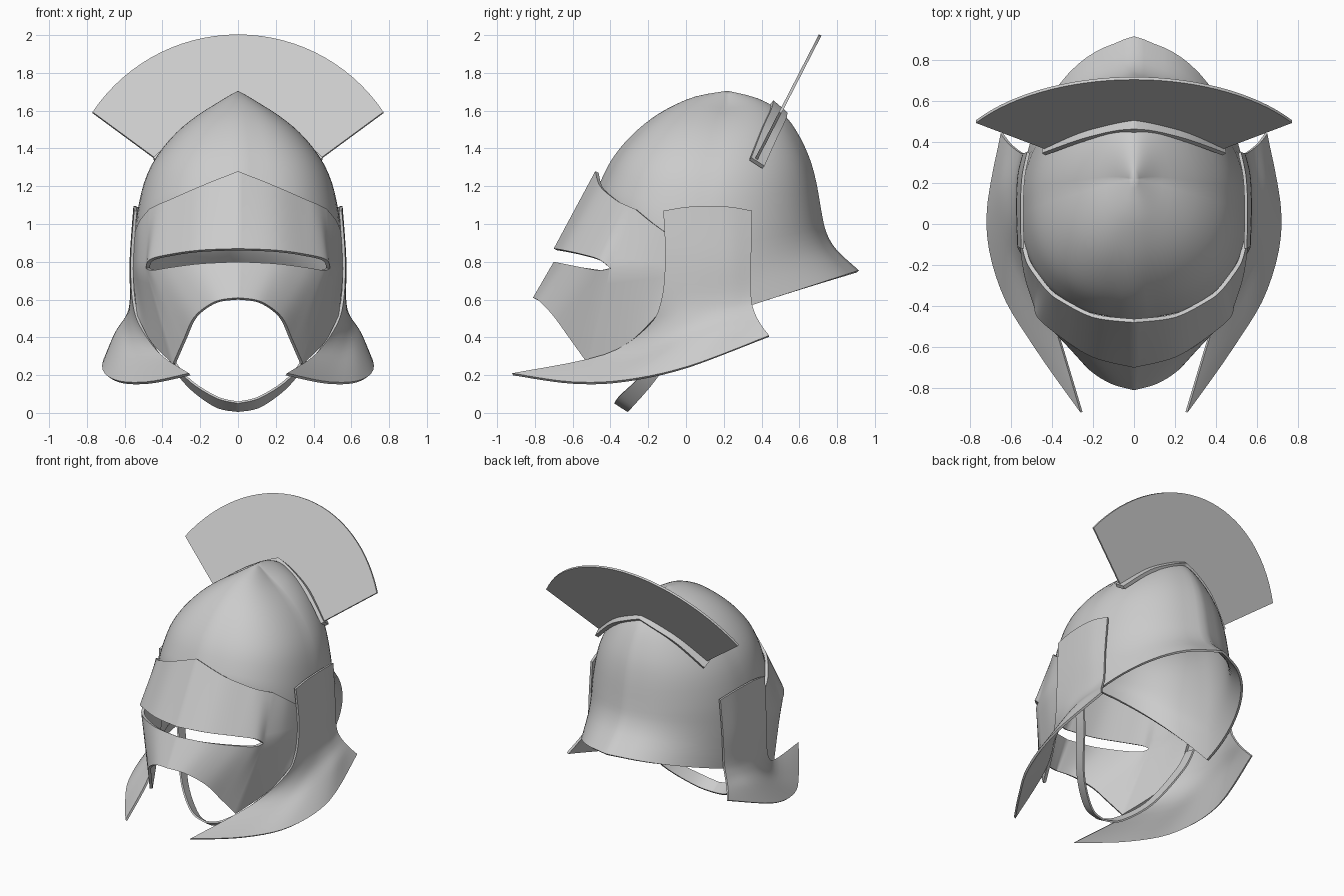
import bpy, bmesh, math
from mathutils import Vector

if "Cube" in bpy.data.objects:
    bpy.data.objects.remove(bpy.data.objects["Cube"], do_unlink=True)

steel = bpy.data.materials.new("grey_steel")
steel.use_nodes = True
GREY = (0.6, 0.6, 0.6, 1)
steel.diffuse_color = GREY
steel.node_tree.nodes["Principled BSDF"].inputs["Base Color"].default_value = GREY


def spline(points, n):
    """Smooth curve through the points, n steps per span."""
    p = [Vector(q) for q in points]
    p = [p[0]] + p + [p[-1]]
    out = []
    for a, b, c, d in zip(p, p[1:], p[2:], p[3:]):
        for k in range(n):
            t = k / n
            out.append((b * 2 + (c - a) * t + (a * 2 - b * 5 + c * 4 - d) * t ** 2
                        + (b * 3 - a - c * 3 + d) * t ** 3) * 0.5)
    return out + [p[-1]]


def ruled(top, bottom, n):
    """Rows running straight from one curve to another."""
    return [[a.lerp(b, k / n) for a, b in zip(top, bottom)] for k in range(n + 1)]


def loft(control_rows, nu, nv):
    """Smooth sheet through rows of control points."""
    rows = [spline(r, nu) for r in control_rows]
    columns = [spline(c, nv) for c in zip(*rows)]
    return list(zip(*columns))


def plate(name, patches, thickness, offset=-1):
    """Mirrored sheet-metal part made of one or more grids."""
    bm = bmesh.new()
    for rows in patches:
        grid = [[bm.verts.new(p) for p in row] for row in rows]
        for r, s in zip(grid, grid[1:]):
            for i in range(len(r) - 1):
                bm.faces.new((r[i], r[i + 1], s[i + 1], s[i]))
    bmesh.ops.remove_doubles(bm, verts=bm.verts, dist=0.0005)
    bmesh.ops.recalc_face_normals(bm, faces=bm.faces)
    middle = Vector((0, 0.1, 0.7))
    bm.normal_update()
    if sum(f.normal.dot(f.calc_center_median() - middle) * f.calc_area() for f in bm.faces) < 0:
        bmesh.ops.reverse_faces(bm, faces=bm.faces)
    mesh = bpy.data.meshes.new(name)
    bm.to_mesh(mesh)
    bm.free()
    mesh.materials.append(steel)
    ob = bpy.data.objects.new(name, mesh)
    bpy.context.collection.objects.link(ob)
    mirror = ob.modifiers.new("mirror", 'MIRROR')
    mirror.merge_threshold = 0.001
    solid = ob.modifiers.new("thickness", 'SOLIDIFY')
    solid.thickness = thickness
    solid.offset = offset
    bpy.ops.object.select_all(action='DESELECT')
    ob.select_set(True)
    bpy.context.view_layer.objects.active = ob
    for m in ("mirror", "thickness"):
        bpy.ops.object.modifier_apply(modifier=m)
    bpy.ops.object.shade_smooth_by_angle(angle=math.radians(35))


# Skull: rings as front (y, z), side (x, y, z), back (y, z), crown to rim
rings = [
    (.22, 1.705, 0, .22, 1.705, .22, 1.705),
    (.05, 1.675, .10, .22, 1.63, .38, 1.665),
    (-.10, 1.61, .22, .20, 1.56, .50, 1.595),
    (-.22, 1.53, .335, .18, 1.465, .58, 1.50),
    (-.325, 1.43, .435, .16, 1.34, .65, 1.36),
    (-.40, 1.33, .50, .14, 1.20, .69, 1.22),
    (-.455, 1.22, .54, .12, 1.00, .72, 1.05),
    (-.47, 1.18, .555, .10, .80, .745, .95),
    (-.475, 1.14, .555, .10, .66, .80, .86),
    (-.475, 1.10, .555, .10, .49, .915, .755),
]


def skull_ring(ring, steps=18):
    """Half ring from front to back, with a low ridge on the centre line."""
    fy, fz, sx, sy, sz, by, bz = ring
    row = []
    for k in range(2 * steps + 1):
        a = math.pi * k / (2 * steps)
        front = k < steps
        x = sx * abs(math.sin(a)) ** (0.85 if front else 1) if 0 < k < 2 * steps else 0
        c = abs(math.cos(a)) ** (0.85 if front else 1.1)
        c *= 0.97 + 0.03 * math.exp(-(x / 0.06) ** 2)
        ey, ez = (fy, fz) if front else (by, bz)
        row.append(Vector((x, sy + (ey - sy) * c, sz + (ez - sz) * c)))
    return row


plate("skull", [[skull_ring(r) for r in spline(rings, 3)]], 0.015)

# Face guard: brow band and jaw band joined behind the eye slit
brow = [(0, -.48, 1.28), (.2, -.455, 1.20), (.36, -.375, 1.13), (.42, -.33, 1.105), (.47, -.27, 1.08)]
slit_top = [(0, -.70, .87), (.2, -.65, .862), (.36, -.55, .84), (.467, -.46, .812), (.488, -.40, .765)]
slit_low = [(0, -.70, .80), (.2, -.65, .79), (.36, -.55, .77), (.455, -.46, .755), (.488, -.40, .765)]
mouth = [(0, -.81, .61), (.12, -.775, .59), (.23, -.70, .51), (.29, -.61, .385), (.345, -.52, .26)]
brow_side = [brow[-1], (.525, -.185, 1.01), (.552, -.08, .935)]
slit_side = [slit_low[-1], (.535, -.25, .765), (.56, -.07, .76)]
jaw_side = [mouth[-1], (.46, -.30, .375), (.535, -.15, .52)]
B, T, L, M, BS, SS, JS = (spline(c, 6) for c in (brow, slit_top, slit_low, mouth,
                                                 brow_side, slit_side, jaw_side))
plate("face_guard", [ruled(B, T, 6), ruled(L, M, 6), ruled(BS, SS, 6), ruled(SS, JS, 6)], 0.02)

# Cheek flaps: upright at the temple, sweeping out to a forward point
cheek = [
    [(.55, -.12, 1.07), (.553, 0, 1.09), (.553, .12, 1.095), (.545, .24, 1.09), (.522, .35, 1.07)],
    [(.568, -.11, .82), (.572, .0, .82), (.573, .12, .82), (.566, .24, .82), (.54, .345, .82)],
    [(.56, -.13, .60), (.57, 0, .60), (.573, .12, .60), (.568, .24, .61), (.55, .345, .62)],
    [(.52, -.20, .46), (.57, -.06, .47), (.592, .07, .485), (.595, .21, .51), (.575, .36, .54)],
    [(.41, -.43, .31), (.54, -.25, .31), (.63, -.05, .355), (.655, .17, .415), (.615, .395, .47)],
    [(.26, -.92, .21), (.48, -.61, .165), (.65, -.32, .175), (.72, .02, .25), (.65, .44, .41)],
]
plate("cheek_flaps", [loft(cheek, 5, 5)], 0.015)

# Chin strap
strap_front = [(0, -.38, .05), (.13, -.355, .085), (.3, -.23, .21), (.43, -.08, .44), (.48, -.03, .58)]
strap_back = [(0, -.31, .005), (.13, -.28, .035), (.3, -.16, .175), (.43, 0, .41), (.48, .05, .56)]
plate("chin_strap", [ruled(spline(strap_front, 6), spline(strap_back, 6), 1)], 0.012)

# Crest holder resting on the skull
holder_front = [(0, .455, 1.645), (.10, .445, 1.60), (.26, .405, 1.51), (.44, .34, 1.345)]
holder_back = [(0, .53, 1.58), (.10, .52, 1.54), (.26, .48, 1.455), (.43, .41, 1.30)]
plate("crest_holder", [ruled(spline(holder_front, 5), spline(holder_back, 5), 2)], 0.025, 0)


# Crest fan: flat blade leaning back
def leaning(x, z):
    return Vector((x, 0.365 + (z - 1.33) * 0.515, z))


radius = 0.928
sweep = math.asin(0.77 / radius)
outer = [leaning(radius * math.sin(sweep * k / 15), 2 - radius + radius * math.cos(sweep * k / 15))
         for k in range(16)]
inner = spline([leaning(0, 1.58), leaning(.11, 1.54), leaning(.27, 1.45), leaning(.43, 1.34)], 5)
plate("crest_fan", [ruled(outer, inner, 1)], 0.015, 0)
